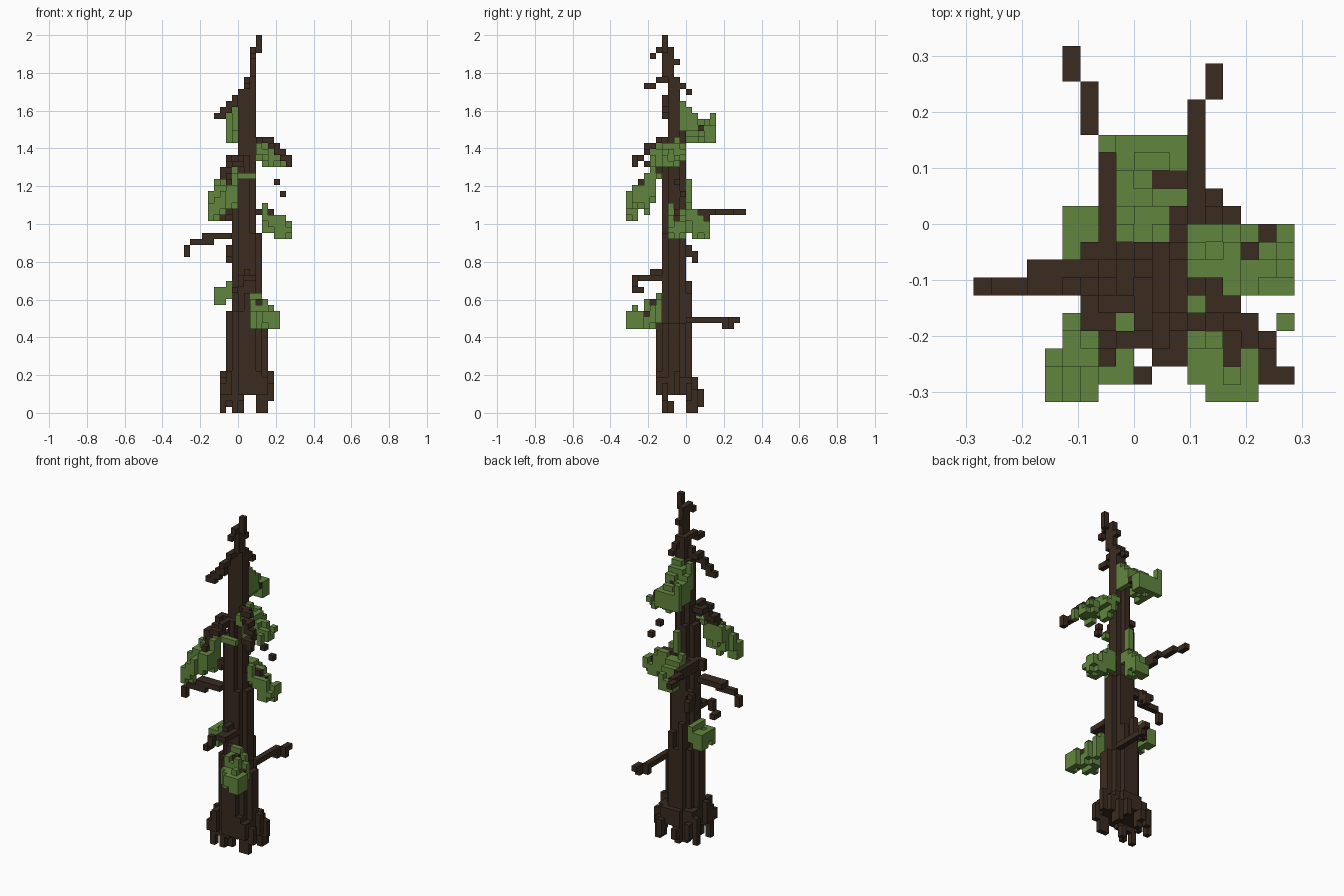
import bpy
import bmesh
import random
from mathutils import Vector

random.seed(7)
CELL = 2 / 63                     # edge length of one cube
ORIGIN = Vector((-9, -10, 0))     # grid corner, in cubes
AXIS = Vector((10, 7.5))          # trunk centre, in cubes
STEPS = {
    "l": Vector((-1, 0, 0)), "r": Vector((1, 0, 0)),
    "f": Vector((0, -1, 0)), "b": Vector((0, 1, 0)),
    "d": Vector((0, 0, -1)), "u": Vector((0, 0, 1)),
}

default_cube = bpy.data.objects.get("Cube")
if default_cube:
    bpy.data.objects.remove(default_cube, do_unlink=True)


def make_material(name, rgb):
    material = bpy.data.materials.new(name)
    material.use_nodes = True
    color = (*rgb, 1)
    material.diffuse_color = color
    material.node_tree.nodes["Principled BSDF"].inputs["Base Color"].default_value = color
    return material


def block(xs, ys, zs, chamfer=0):
    """Cells of a box whose upright edges are cut back in steps."""
    cells = set()
    for x in range(*xs):
        for y in range(*ys):
            inset = min(x - xs[0], xs[1] - 1 - x) + min(y - ys[0], ys[1] - 1 - y)
            if inset >= chamfer:
                cells |= {(x, y, z) for z in range(*zs)}
    return cells


def column(x, y, bottom, top):
    return block((x, x + 1), (y, y + 1), (bottom, top))


def walk(start, path):
    """Cells along a branch; every word is one (possibly diagonal) step."""
    position = Vector(start)
    cells = {start}
    for word in path.split():
        for letter in word:
            position += STEPS[letter]
        cells.add(tuple(round(c) for c in position))
    return cells


def drooping_foliage(xs, ys, zs, thickness, width):
    """Ragged streak that runs outward from the trunk and hangs lower at its end."""
    middle = Vector((sum(xs) - 1, sum(ys) - 1)) / 2
    outward = (middle - AXIS).normalized()
    columns = [(x, y) for x in range(*xs) for y in range(*ys)]
    reach = {c: (Vector(c) - AXIS).dot(outward) for c in columns}
    near, far = min(reach.values()), max(reach.values())
    cells = set()
    for x, y in columns:
        offset = Vector((x, y)) - middle
        across = abs(offset.x * outward.y - offset.y * outward.x)
        if across > width + random.uniform(-0.4, 0.4):
            continue
        droop = (reach[x, y] - near) / (far - near) + 0.2 * across / width
        top = zs[1] - round(droop * (zs[1] - zs[0] - thickness))
        bottom = top - thickness + random.choice((-2, -1, 0, 0, 1))
        top -= random.choice((0, 0, 1))
        cells |= {(x, y, z) for z in range(max(bottom, zs[0]), top)}
    return cells


def build(name, cells, material):
    """Turn cells into one mesh that keeps only the exposed cube faces."""
    bm = bmesh.new()
    corners = {}

    def vertex(point):
        key = tuple(round(c) for c in point)
        if key not in corners:
            corners[key] = bm.verts.new((Vector(key) + ORIGIN) * CELL)
        return corners[key]

    for cell in sorted(cells):
        base = Vector(cell)
        for normal in STEPS.values():
            if tuple(round(c) for c in base + normal) in cells:
                continue
            side = Vector((normal.y, normal.z, normal.x))
            up = normal.cross(side)
            middle = base + Vector((0.5, 0.5, 0.5)) + normal / 2
            quad = [middle + (side * a + up * b) / 2
                    for a, b in ((-1, -1), (1, -1), (1, 1), (-1, 1))]
            bm.faces.new([vertex(p) for p in quad])
    mesh = bpy.data.meshes.new(name)
    bm.to_mesh(mesh)
    bm.free()
    mesh.materials.append(material)
    bpy.context.collection.objects.link(bpy.data.objects.new(name, mesh))


bark = make_material("dark_bark", (0.042, 0.024, 0.0145))
leaf = make_material("leaf_green", (0.121, 0.240, 0.049))

# Tapering trunk, from the flare to the tip
trunk = set()
for xs, ys, zs, chamfer in (
    ((7, 14), (5, 11), (3, 15), 2),
    ((7, 13), (5, 11), (15, 17), 2),
    ((8, 13), (6, 10), (17, 30), 1),
    ((8, 12), (6, 10), (30, 40), 1),
    ((9, 12), (6, 10), (40, 43), 1),
    ((9, 12), (7, 9), (43, 52), 0),
    ((10, 12), (7, 9), (52, 56), 0),
    ((11, 12), (6, 8), (56, 61), 0),
    ((12, 13), (6, 7), (60, 63), 0),
):
    trunk |= block(xs, ys, zs, chamfer)
# Upright ridges where the trunk steps in
for x, y, top in ((10, 5, 20), (11, 10, 20), (9, 10, 22), (10, 9, 51)):
    trunk |= column(x, y, 8, top)

# Flared base: corner roots that arch out and drop to the ground
roots = block((7, 14), (5, 12), (3, 6), 2)
for x, y, bottom, top in (
    (6, 5, 3, 5), (7, 5, 3, 7), (6, 6, 0, 6), (7, 6, 2, 7), (6, 7, 3, 7),
    (13, 5, 3, 6), (12, 5, 3, 7), (13, 6, 0, 6), (14, 6, 2, 5), (14, 8, 3, 7),
    (12, 6, 0, 3), (8, 6, 0, 3), (9, 7, 0, 2), (9, 6, 2, 5), (14, 10, 2, 5),
    (13, 10, 0, 6), (13, 11, 0, 4), (12, 11, 2, 6), (12, 12, 1, 4),
    (6, 10, 0, 5), (7, 10, 2, 6), (7, 11, 1, 4), (9, 11, 0, 4), (9, 12, 1, 3),
    (8, 10, 0, 4),
):
    roots |= column(x, y, bottom, top)

branches = {
    "low_back_branch": ((12, 10, 15), "b b b b b b d rb u b"),
    "low_front_branch": ((10, 5, 23), "f d f f lf d ld b"),
    "low_front_branch_side": ((11, 5, 22), "f f f"),
    "low_clump_branch": ((11, 5, 18), "rf d r fd r f"),
    "long_side_branch": ((8, 7, 29), "l l l l l f ld l ld d"),
    "long_side_branch_base": ((7, 6, 29), "l l l d l"),
    "side_stub": ((8, 9, 27), "lb d b d"),
    "long_back_branch": ((8, 9, 33), "l b b b b b lb b b lb b"),
    "long_back_branch_base": ((7, 9, 32), "b b b b"),
    "clump_side_branch": ((12, 8, 33), "r r d r d r"),
    "left_stub": ((8, 8, 33), "l l d"),
    "front_clump_branch": ((8, 6, 41), "f l d f d f d f d"),
    "front_clump_twig": ((7, 5, 40), "l f d"),
    "middle_stub": ((9, 7, 42), "l l f"),
    "middle_front_stub": ((9, 6, 42), "f f d f l"),
    "diagonal_branch": ((12, 6, 45), "r f r fd r f d r fd f r d"),
    "upper_back_branch": ((10, 9, 48), "b b d b r"),
    "upper_side_branch": ((10, 7, 53), "l d l f d l d l d l"),
    "upper_front_branch": ((10, 6, 55), "f fd f"),
    "upper_back_stub": ((11, 9, 54), "bd"),
    "tip_front_stub": ((11, 6, 60), "f fd"),
    "tip_back_stub": ((11, 8, 58), ""),
    "upper_loose_twig": ((15, 8, 38), ""),
    "lower_loose_twig": ((16, 9, 36), ""),
}

foliage = {
    "low_front_foliage": ((11, 16), (0, 6), (14, 20), 3, 1.9),
    "low_side_foliage": ((5, 8), (7, 11), (18, 22), 3, 1.8),
    "middle_side_foliage": ((13, 18), (7, 10), (29, 35), 3, 2),
    "middle_back_foliage": ((9, 12), (10, 14), (29, 35), 3, 1.5),
    "middle_front_foliage": ((4, 9), (0, 5), (32, 41), 4, 2.2),
    "upper_side_foliage": ((12, 18), (4, 10), (41, 46), 2, 2.4),
    "upper_back_foliage": ((8, 12), (9, 15), (45, 52), 3, 2),
}

wood = trunk | roots
build("trunk", trunk, bark)
build("roots", roots - trunk, bark)
for name, (start, path) in branches.items():
    cells = walk(start, path) - wood
    wood |= cells
    build(name, cells, bark)

# Hanging clumps, then the thin moss on the trunk
for name, shape in foliage.items():
    build(name, drooping_foliage(*shape) - wood, leaf)
build("front_moss", block((8, 12), (5, 6), (39, 40)) - wood, leaf)
build("back_moss", column(10, 10, 35, 39) - wood, leaf)
build("upper_moss", column(7, 14, 45, 50) | column(8, 9, 47, 52), leaf)
